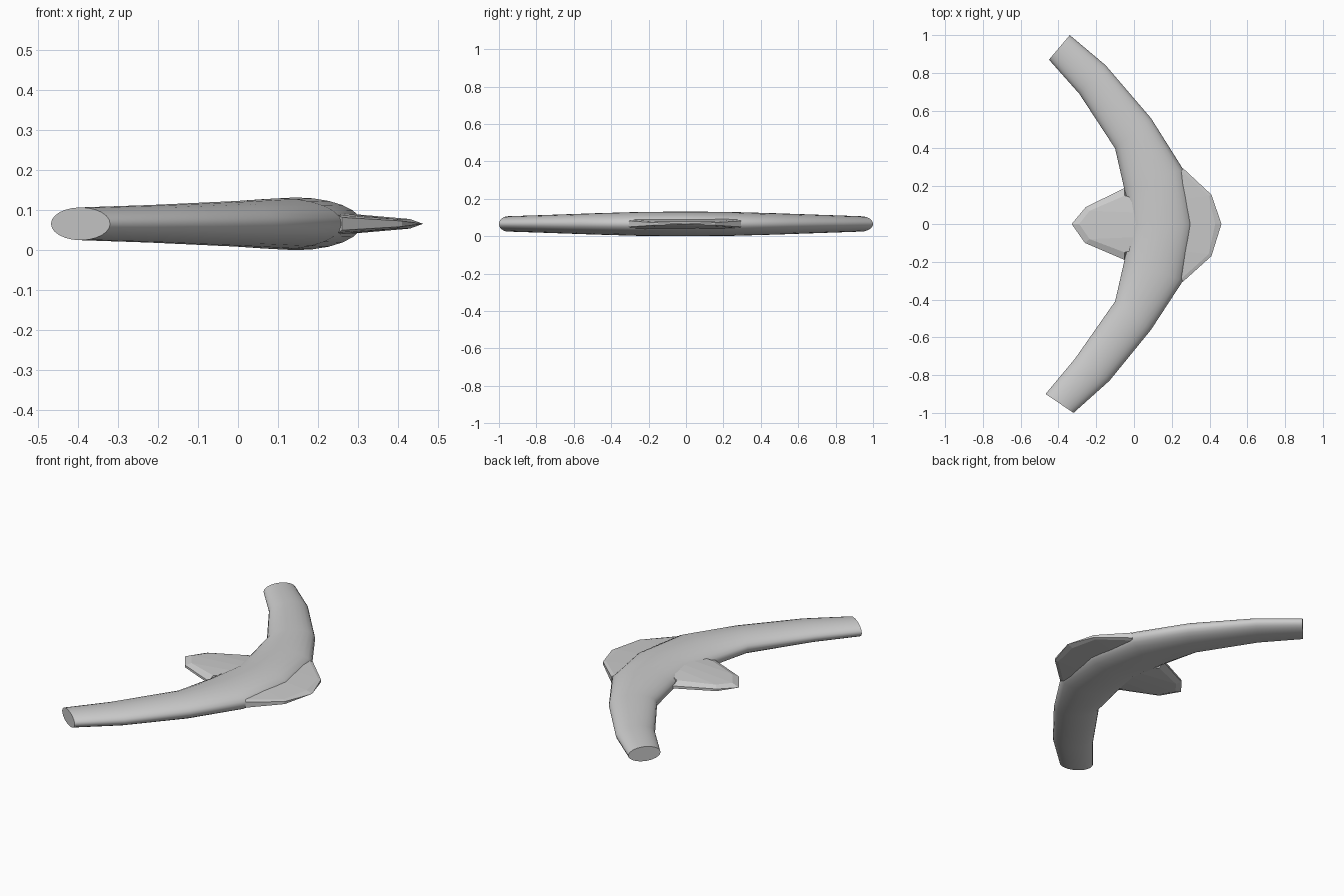
import bpy, bmesh, math
from mathutils import Vector

if "Cube" in bpy.data.objects:
    bpy.data.objects.remove(bpy.data.objects["Cube"])

ZC = 0.066  # mid height of the whole body


def loft(name, rings, smooth):
    """Skin closed rings of equal point count and cap both ends."""
    bm = bmesh.new()
    rows = [[bm.verts.new(p) for p in ring] for ring in rings]
    n = len(rows[0])
    for a, b in zip(rows, rows[1:]):
        for i in range(n):
            j = (i + 1) % n
            bm.faces.new((a[i], a[j], b[j], b[i]))
    bm.faces.new(rows[0])
    bm.faces.new(rows[-1])
    bmesh.ops.remove_doubles(bm, verts=bm.verts[:], dist=1e-5)
    bmesh.ops.recalc_face_normals(bm, faces=bm.faces[:])
    me = bpy.data.meshes.new(name)
    bm.to_mesh(me)
    bm.free()
    ob = bpy.data.objects.new(name, me)
    bpy.context.collection.objects.link(ob)
    if smooth:
        bpy.ops.object.select_all(action='DESELECT')
        ob.select_set(True)
        bpy.context.view_layer.objects.active = ob
        bpy.ops.object.shade_smooth_by_angle(angle=math.radians(40))
    return ob


# Swept wing: elliptical sections between inner and outer edge points
sections = [  # inner x, y, outer x, y, half height
    (-0.45, 0.87, -0.34, 1.00, 0.041),
    (-0.29, 0.69, -0.15, 0.84, 0.047),
    (-0.10, 0.40, 0.09, 0.56, 0.057),
    (-0.05, 0.18, 0.26, 0.29, 0.064),
    (-0.02, 0.00, 0.31, 0.00, 0.066),
    (-0.05, -0.19, 0.26, -0.30, 0.064),
    (-0.10, -0.41, 0.09, -0.56, 0.057),
    (-0.31, -0.71, -0.13, -0.83, 0.047),
    (-0.468, -0.90, -0.32, -1.00, 0.041),
]
N = 24
rings = []
for ix, iy, ox, oy, h in sections:
    inner, outer = Vector((ix, iy, ZC)), Vector((ox, oy, ZC))
    mid, half = (inner + outer) / 2, (outer - inner) / 2
    rings.append([mid + half * math.cos(2 * math.pi * k / N)
                  + Vector((0, 0, h * math.sin(2 * math.pi * k / N)))
                  for k in range(N)])
loft("swept_wing", rings, True)


# Thin plates: each station runs root -> shoulder -> rim and back underneath
def plate(name, stations, root_x, root_h):
    rings = []
    for rx, ry, sx, sy, rim_h, sh_h in stations:
        top = [(root_x, sy * 0.85, root_h), (sx, sy, sh_h), (rx, ry, rim_h)]
        rings.append([(x, y, ZC + h) for x, y, h in top]
                     + [(x, y, ZC - h) for x, y, h in reversed(top)])
    loft(name, rings, False)


plate("nose_plate", [  # rim x, y, shoulder x, y, rim half height, shoulder half height
    (0.26, 0.295, 0.25, 0.28, 0.016, 0.022),
    (0.41, 0.155, 0.395, 0.15, 0.007, 0.012),
    (0.463, 0.0, 0.43, 0.0, 0.0, 0.012),
    (0.41, -0.17, 0.395, -0.16, 0.007, 0.012),
    (0.26, -0.305, 0.25, -0.29, 0.016, 0.022),
], 0.20, 0.032)

plate("tail_plate", [
    (-0.05, 0.19, -0.05, 0.15, 0.007, 0.024),
    (-0.255, 0.09, -0.235, 0.07, 0.006, 0.018),
    (-0.33, 0.0, -0.29, 0.0, 0.0, 0.016),
    (-0.26, -0.10, -0.235, -0.08, 0.006, 0.018),
    (-0.05, -0.19, -0.05, -0.15, 0.007, 0.024),
], 0.05, 0.04)
